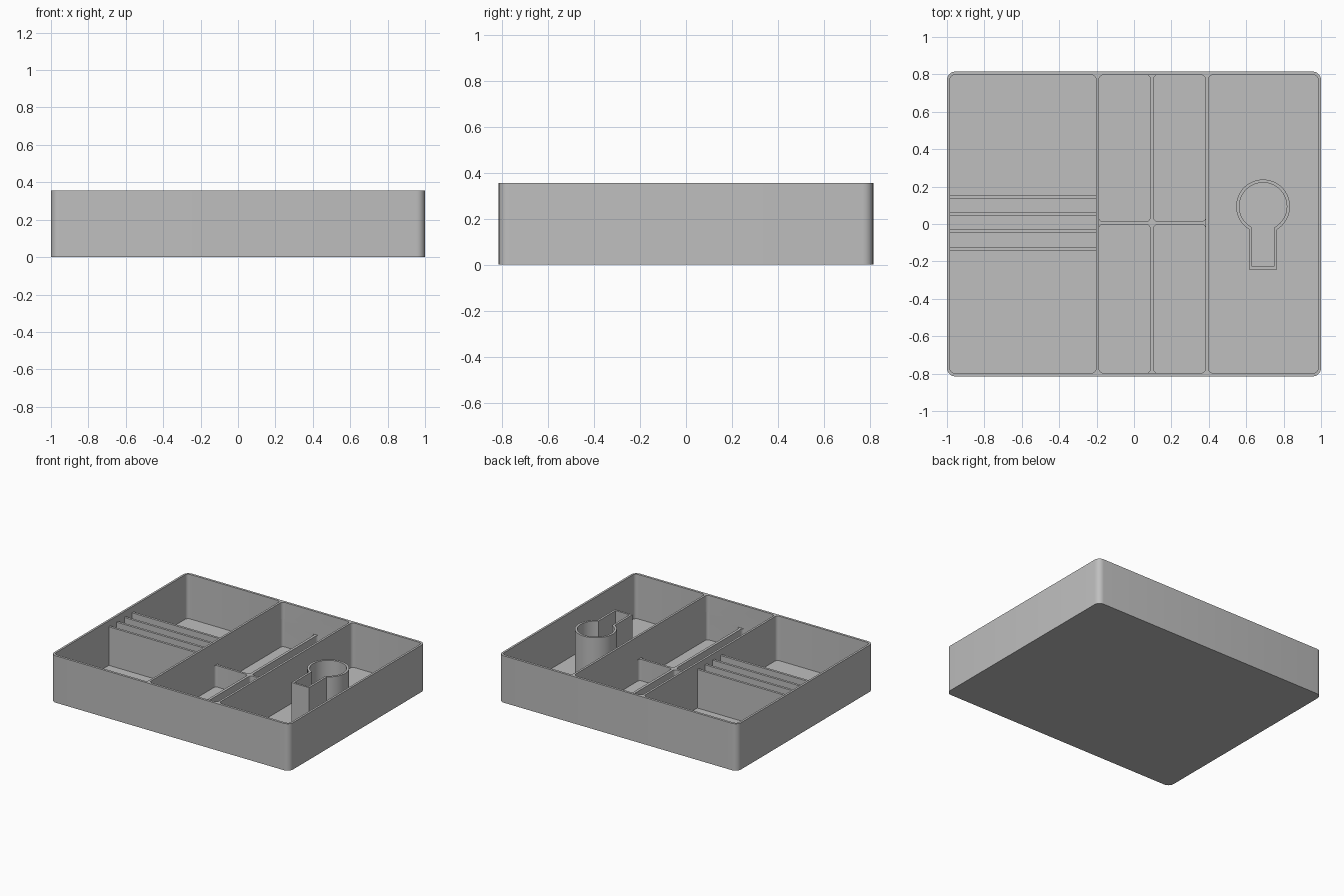
import bpy
import bmesh
import math

if "Cube" in bpy.data.objects:
    bpy.data.objects.remove(bpy.data.objects["Cube"], do_unlink=True)

grey = bpy.data.materials.new("plain_grey")
grey.use_nodes = True
grey.diffuse_color = (0.52, 0.52, 0.52, 1)
grey.node_tree.nodes["Principled BSDF"].inputs["Base Color"].default_value = grey.diffuse_color

HEIGHT, FLOOR, LOW = 0.355, 0.018, 0.18
WALL_Y = 0.797


def rounded_rect(x0, x1, y0, y1, r, steps=6):
    corners = [(x1 - r, y1 - r), (x0 + r, y1 - r), (x0 + r, y0 + r), (x1 - r, y0 + r)]
    pts = []
    for i, (cx, cy) in enumerate(corners):
        for s in range(steps + 1):
            a = math.pi / 2 * (i + s / steps)
            pts.append((cx + r * math.cos(a), cy + r * math.sin(a)))
    return pts


def keyhole(radius, half_width, bottom, cx=0.69, cy=0.094, steps=48):
    # Round hole with a straight slot towards the front
    gap = math.asin(half_width / radius)
    start, sweep = -math.pi / 2 + gap, 2 * (math.pi - gap)
    pts = []
    for s in range(steps + 1):
        a = start + sweep * s / steps
        pts.append((cx + radius * math.cos(a), cy + radius * math.sin(a)))
    return pts + [(cx - half_width, bottom), (cx + half_width, bottom)]


def prism(name, outline, z0, z1):
    bm = bmesh.new()
    face = bm.faces.new([bm.verts.new((x, y, z0)) for x, y in outline])
    top = bmesh.ops.extrude_face_region(bm, geom=[face])["geom"]
    bmesh.ops.translate(bm, vec=(0, 0, z1 - z0),
                        verts=[v for v in top if isinstance(v, bmesh.types.BMVert)])
    bmesh.ops.recalc_face_normals(bm, faces=bm.faces)
    mesh = bpy.data.meshes.new(name)
    bm.to_mesh(mesh)
    bm.free()
    mesh.materials.append(grey)
    obj = bpy.data.objects.new(name, mesh)
    bpy.context.collection.objects.link(obj)
    return obj


def activate(obj):
    bpy.ops.object.select_all(action="DESELECT")
    obj.select_set(True)
    bpy.context.view_layer.objects.active = obj


def cut(obj, outline, z0, z1):
    cutter = prism("cutter", outline, z0, z1)
    mod = obj.modifiers.new("cut", "BOOLEAN")
    mod.operation, mod.solver, mod.object = "DIFFERENCE", "EXACT", cutter
    activate(obj)
    bpy.ops.object.modifier_apply(modifier=mod.name)
    bpy.data.objects.remove(cutter, do_unlink=True)


def smooth(obj):
    activate(obj)
    bpy.ops.object.shade_smooth_by_angle(angle=math.radians(30))


# Tray with its three main compartments
tray = prism("tray", rounded_rect(-1, 1, -0.815, 0.815, 0.045), 0, HEIGHT)
for x0, x1, bottom in ((-0.984, -0.203, FLOOR), (-0.187, 0.382, LOW), (0.398, 0.984, FLOOR)):
    cut(tray, rounded_rect(x0, x1, -WALL_Y, WALL_Y, 0.025), bottom, HEIGHT + 0.1)

# Four small cells that leave low dividers between them
for x0, x1 in ((-0.187, 0.086), (0.106, 0.382)):
    for y0, y1 in ((-WALL_Y, -0.003), (0.014, WALL_Y)):
        cut(tray, rounded_rect(x0, x1, y0, y1, 0.025 if y0 < -1 else 0.02), FLOOR, LOW + 0.05)
smooth(tray)

# Parallel slats across the wide compartment
for i in range(4):
    y = 0.146 - 0.0925 * i
    slat = [(-0.99, y - 0.009), (-0.195, y - 0.009), (-0.195, y + 0.009), (-0.99, y + 0.009)]
    prism("slat", slat, FLOOR / 2, 0.31)

# Keyhole-shaped holder, open from above
holder = prism("keyhole_holder", keyhole(0.144, 0.074, -0.242), FLOOR / 2, HEIGHT)
cut(holder, keyhole(0.127, 0.058, -0.227), FLOOR, HEIGHT + 0.1)
smooth(holder)
